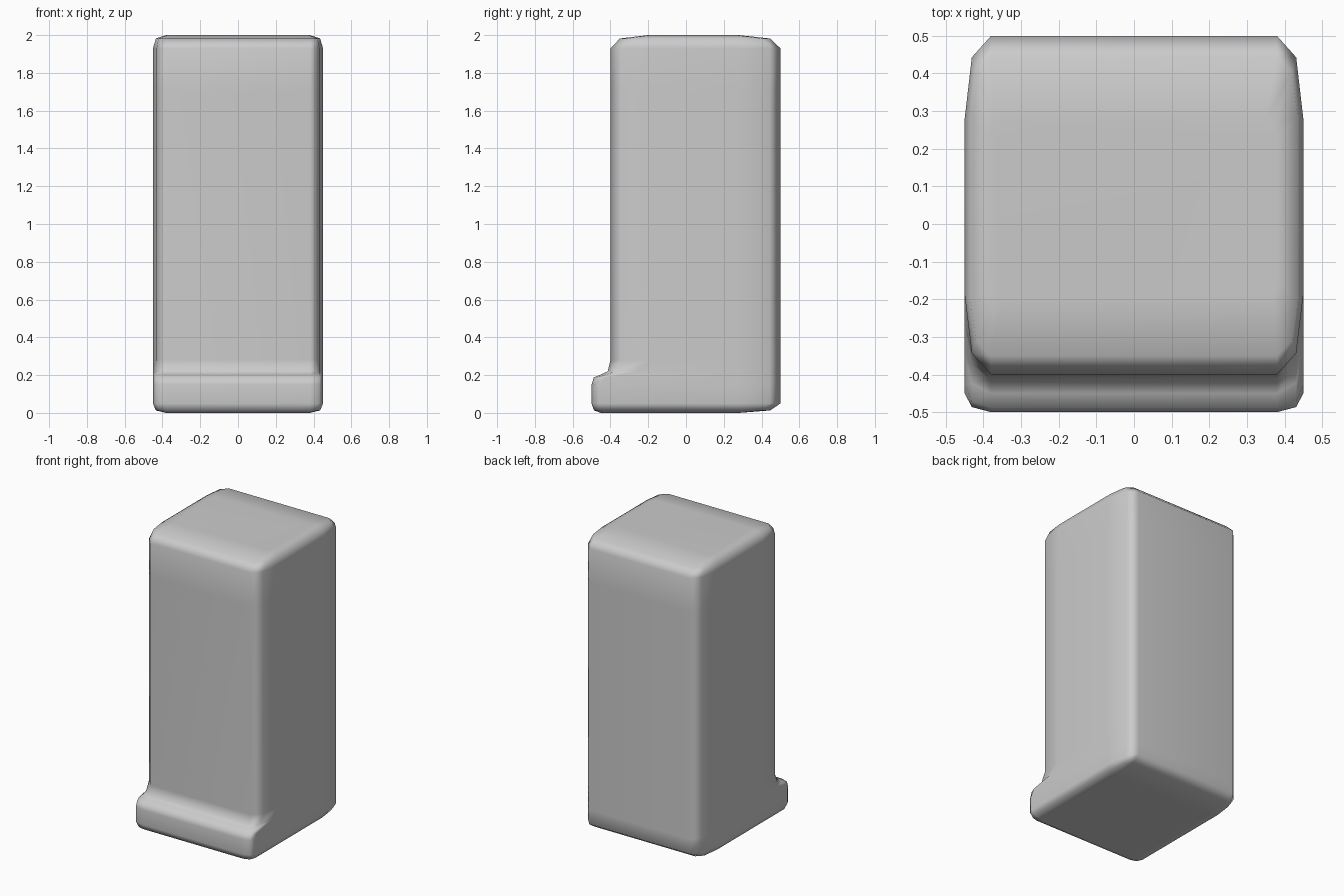
import bpy, bmesh

if "Cube" in bpy.data.objects:
    bpy.data.objects.remove(bpy.data.objects["Cube"])

# Each level: z, half width, front y, back y, then the rounding lengths:
# corner_x (across), front_len and back_len (along y)
levels = [
    (0.000, 0.38, -0.45, 0.28, 0.03, 0.03, 0.05),
    (0.013, 0.435, -0.487, 0.445, 0.055, 0.05, 0.16),
    (0.050, 0.45, -0.50, 0.50, 0.07, 0.05, 0.22),   # toe lip
    (0.150, 0.45, -0.50, 0.50, 0.07, 0.05, 0.22),
    (0.188, 0.45, -0.488, 0.50, 0.07, 0.06, 0.22),
    (0.203, 0.45, -0.450, 0.50, 0.07, 0.10, 0.22),
    (0.220, 0.45, -0.415, 0.50, 0.07, 0.15, 0.22),
    (0.280, 0.45, -0.40, 0.50, 0.07, 0.21, 0.22),   # tall body
    (1.700, 0.45, -0.40, 0.50, 0.07, 0.21, 0.22),
    (1.930, 0.45, -0.40, 0.50, 0.07, 0.21, 0.22),
    (1.982, 0.435, -0.35, 0.445, 0.055, 0.15, 0.16),
    (2.000, 0.38, -0.20, 0.28, 0.03, 0.05, 0.05),
]


def outline(w, yf, yb, cx, lf, lb):
    """Rounded rectangle; corners are tight across and long along y."""
    right = [
        (w - cx, yf), (w - cx * 0.27, yf + lf * 0.27), (w, yf + lf),
        (w, yb - lb), (w - cx * 0.27, yb - lb * 0.26), (w - cx, yb),
    ]
    return right + [(-x, y) for x, y in reversed(right)]


bm = bmesh.new()
rings = [[bm.verts.new((x, y, lv[0])) for x, y in outline(*lv[1:])] for lv in levels]
n = len(rings[0])
for low, high in zip(rings, rings[1:]):
    for i in range(n):
        j = (i + 1) % n
        bm.faces.new((low[i], low[j], high[j], high[i]))
bm.faces.new(rings[0][::-1])
bm.faces.new(rings[-1])
bmesh.ops.recalc_face_normals(bm, faces=bm.faces)
for f in bm.faces:
    f.smooth = True

# Soft-edged block with the toe lip along its front
mesh = bpy.data.meshes.new("rounded_block")
bm.to_mesh(mesh)
bm.free()
block = bpy.data.objects.new("rounded_block", mesh)
bpy.context.collection.objects.link(block)

# Keep the broad faces flat-looking while the edges shade softly
normals = block.modifiers.new("face_weighted", 'WEIGHTED_NORMAL')
normals.weight = 50
